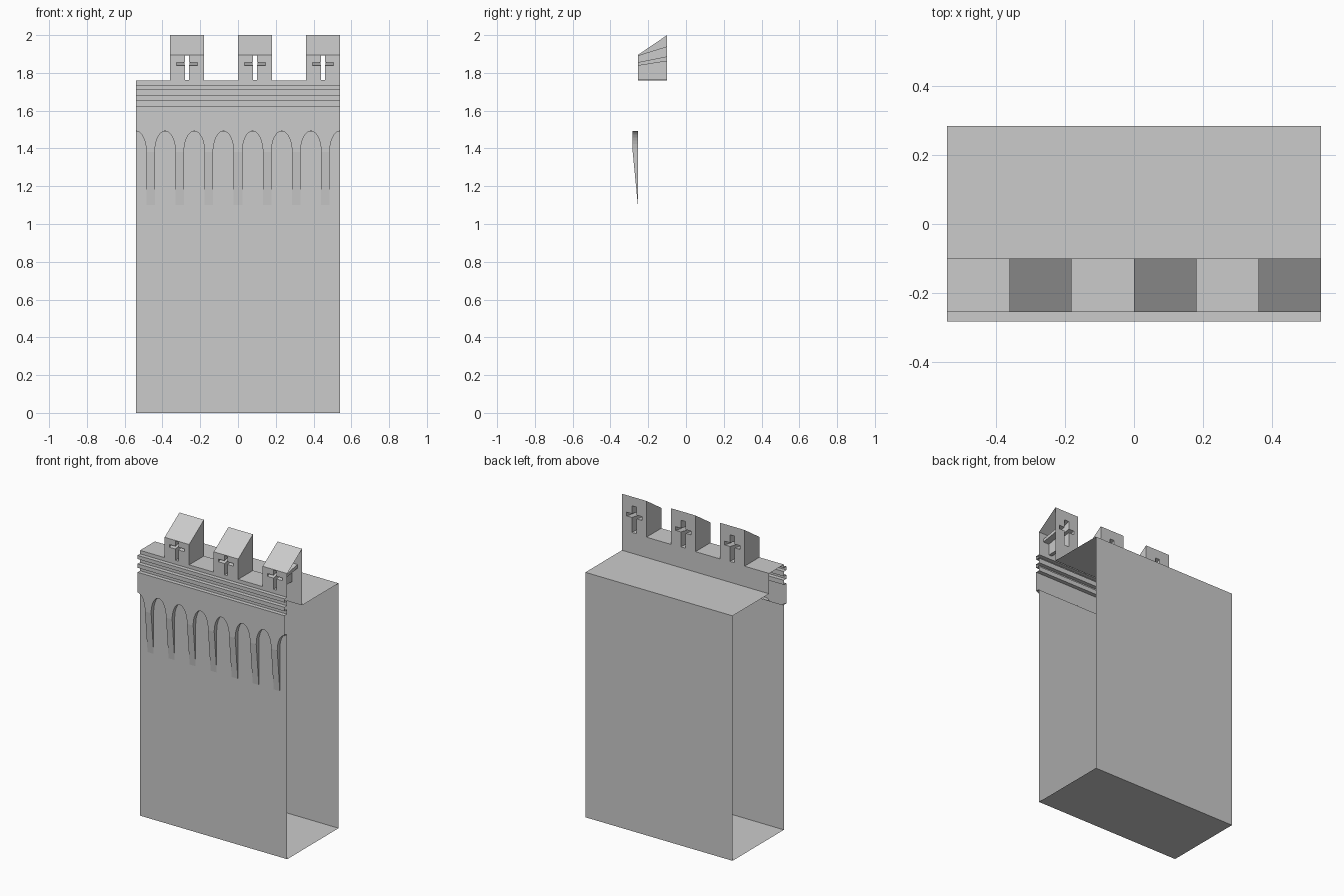
import bpy, bmesh, math

if "Cube" in bpy.data.objects:
    bpy.data.objects.remove(bpy.data.objects["Cube"])

W = 0.54                                   # half length, ends are open
YF, YO, YP, YB = -0.255, -0.282, -0.10, 0.283   # wall front, overhang, parapet back, wall back
Z_WALK, Z_PAR = 1.625, 1.76                # walkway and parapet heights


def finish(bm, name):
    bmesh.ops.remove_doubles(bm, verts=bm.verts, dist=1e-5)
    me = bpy.data.meshes.new(name)
    bm.to_mesh(me)
    bm.free()
    ob = bpy.data.objects.new(name, me)
    bpy.context.collection.objects.link(ob)
    return ob


def face(bm, pts):
    return bm.faces.new([bm.verts.new(p) for p in pts])


def sweep(bm, profile, x0=-W, x1=W):
    """Sheet from a (y, z) profile extended along x."""
    for (ya, za), (yb, zb) in zip(profile, profile[1:]):
        face(bm, [(x0, ya, za), (x1, ya, za), (x1, yb, zb), (x0, yb, zb)])


# Hollow wall body: parapet back, walkway, back wall, floor, front wall
bm = bmesh.new()
sweep(bm, [(YP, Z_PAR), (YP, Z_WALK), (YB, Z_WALK), (YB, 0), (YF, 0), (YF, 1.49)])
# Parapet top between merlons
for x0 in (-0.54, -0.18, 0.18):
    sweep(bm, [(YF, Z_PAR), (YP, Z_PAR)], x0, x0 + 0.18)
finish(bm, "wall_body")

# Two projecting moulding strips above the frieze
bm = bmesh.new()
sweep(bm, [(YO, Z_WALK), (YF, Z_WALK), (YF, 1.655), (YO, 1.655), (YO, 1.681), (YF, 1.681),
           (YF, 1.713), (YO, 1.713), (YO, 1.737), (YF, 1.737), (YF, Z_PAR)])
finish(bm, "string_courses")

# Arcaded frieze: seven piers, each with half an arch on either side
bm = bmesh.new()
pitch, hw = 2 * W / 7, 0.0225
z_spring, rise, z_foot = 1.38, 0.112, 1.10
for k in range(7):
    cx = -W + pitch * (k + 0.5)
    arch = []
    for i in range(9):
        a = math.pi / 2 * i / 8
        arch.append((-pitch / 2 + (pitch / 2 - hw) * math.sin(a), z_spring + rise * math.cos(a)))
    left = [(cx + x, z) for x, z in arch]
    right = [(cx - x, z) for x, z in reversed(arch)]
    outline = [(left[0][0], Z_WALK)] + left + right + [(right[-1][0], Z_WALK)]
    face(bm, [(x, YO, z) for x, z in outline])
    for path in (left, right):
        for (xa, za), (xb, zb) in zip(path, path[1:]):
            face(bm, [(xa, YO, za), (xa, YF, za), (xb, YF, zb), (xb, YO, zb)])
    # tapered pier foot
    l, r = cx - hw, cx + hw
    face(bm, [(l, YF, z_foot), (r, YF, z_foot), (r, YO, z_spring), (l, YO, z_spring)])
    face(bm, [(l, YO, z_spring), (l, YF, z_spring), (l, YF, z_foot)])
    face(bm, [(r, YF, z_foot), (r, YF, z_spring), (r, YO, z_spring)])
finish(bm, "arcade_frieze")


def cross(cx, y, w, arm, zb, z0, z1, zt):
    half = [(w, zb), (w, z0), (arm, z0), (arm, z1), (w, z1), (w, zt)]
    return [(cx + x, y, z) for x, z in half] + [(cx - x, y, z) for x, z in reversed(half)]


def pierced(bm, outer, inner, ny):
    """Flat face with a cross-shaped hole."""
    edges = []
    for loop in (outer, inner):
        vs = [bm.verts.new(p) for p in loop]
        edges += [bm.edges.new((vs[i], vs[(i + 1) % len(vs)])) for i in range(len(vs))]
    res = bmesh.ops.triangle_fill(bm, edges=edges, use_beauty=True, use_dissolve=False,
                                  normal=(0, ny, 0))
    for f in res["geom"]:
        if isinstance(f, bmesh.types.BMFace):
            f.normal_update()
            if f.normal.y * ny < 0:
                f.normal_flip()


# Merlons with sloping tops and cross slits that widen inward
ZF, ZT = 1.895, 2.0
for k, x0 in enumerate((-0.36, 0.0, 0.36)):
    bm = bmesh.new()
    x1, cx = x0 + 0.18, x0 + 0.09
    cf = cross(cx, YF, 0.011, 0.056, 1.763, 1.838, 1.856, 1.892)
    cb = cross(cx, YP, 0.017, 0.056, 1.763, 1.862, 1.887, 1.94)
    pierced(bm, [(x0, YF, Z_PAR), (x1, YF, Z_PAR), (x1, YF, ZF), (x0, YF, ZF)], cf, -1)
    pierced(bm, [(x0, YP, Z_PAR), (x1, YP, Z_PAR), (x1, YP, ZT), (x0, YP, ZT)], cb, 1)
    for i in range(12):
        j = (i + 1) % 12
        face(bm, [cf[i], cf[j], cb[j], cb[i]])
    sweep(bm, [(YF, ZF), (YP, ZT)], x0, x1)
    side = [(YF, Z_PAR), (YP, Z_PAR), (YP, ZT), (YF, ZF)]
    face(bm, [(x0, y, z) for y, z in reversed(side)])
    if k < 2:                              # the last merlon is open at the module end
        face(bm, [(x1, y, z) for y, z in side])
    finish(bm, f"merlon_{k + 1}")
